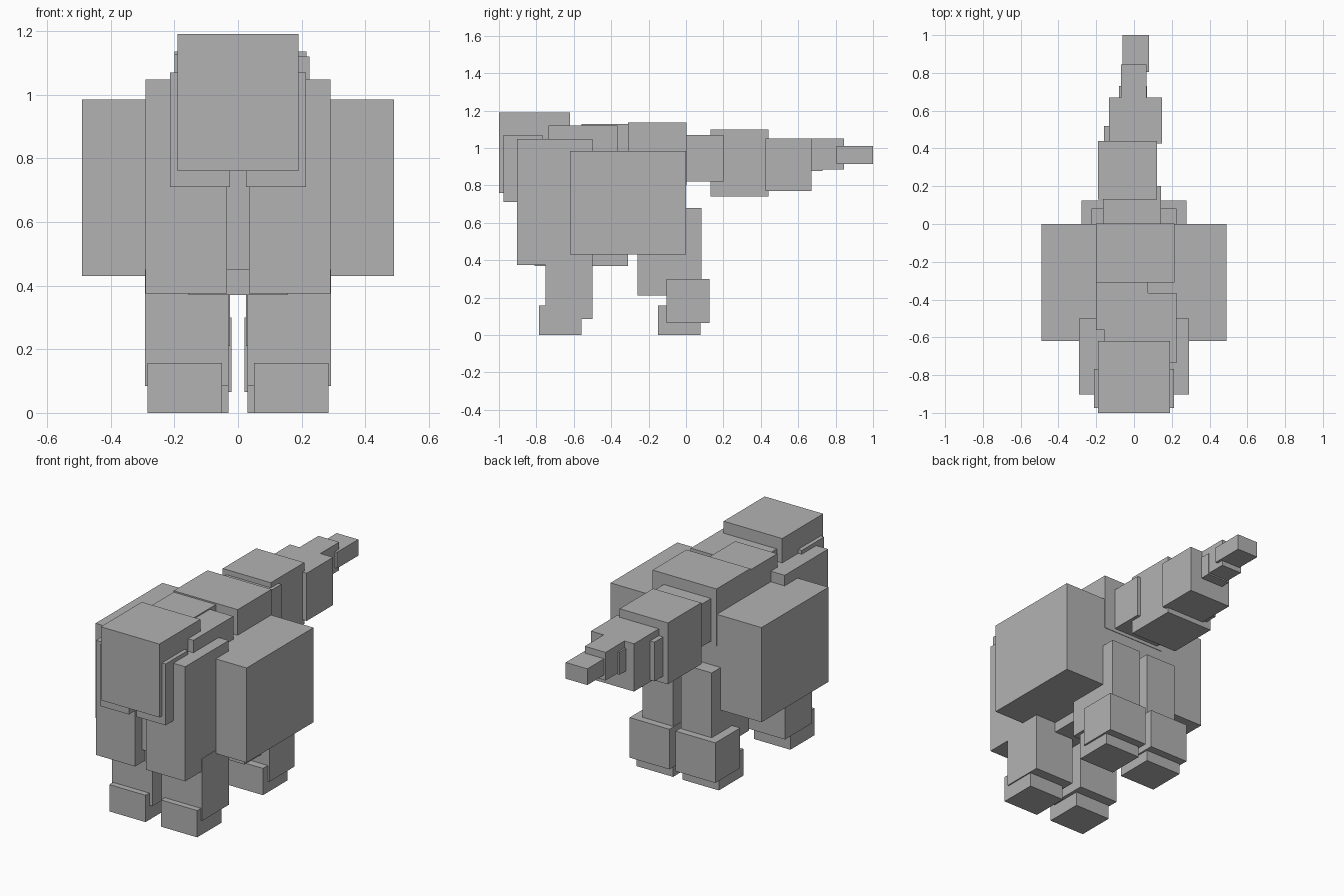
import bpy
import bmesh
from mathutils import Matrix, Vector

if "Cube" in bpy.data.objects:
    bpy.data.objects.remove(bpy.data.objects["Cube"])

grey = bpy.data.materials.new("plain grey")
grey.diffuse_color = (0.45, 0.45, 0.45, 1.0)
grey.use_nodes = True
grey.node_tree.nodes["Principled BSDF"].inputs["Base Color"].default_value = grey.diffuse_color


def block(name, x, y, z):
    """Box spanning the given (low, high) ranges."""
    size = Vector((x[1] - x[0], y[1] - y[0], z[1] - z[0]))
    centre = Vector((sum(x), sum(y), sum(z))) / 2
    bm = bmesh.new()
    bmesh.ops.create_cube(bm, size=1)
    bmesh.ops.scale(bm, vec=size, verts=bm.verts[:])
    bmesh.ops.translate(bm, vec=centre, verts=bm.verts[:])
    mesh = bpy.data.meshes.new(name)
    bm.to_mesh(mesh)
    bm.free()
    mesh.materials.append(grey)
    obj = bpy.data.objects.new(name, mesh)
    bpy.context.collection.objects.link(obj)


def pair(name, x, y, z):
    """Matching boxes on both sides."""
    block("right_" + name, x, y, z)
    block("left_" + name, (-x[1], -x[0]), y, z)


# Head and cheeks
block("head", (-0.19, 0.19), (-1.0, -0.62), (0.76, 1.19))
pair("cheek", (0.025, 0.213), (-0.975, -0.768), (0.71, 1.07))

# Trunk, chest, belly and back ridge
block("body", (-0.49, 0.49), (-0.62, 0.0), (0.43, 0.985))
block("chest", (-0.14, 0.14), (-0.84, -0.6), (0.45, 1.0))
block("belly", (-0.155, 0.155), (-0.81, -0.31), (0.37, 0.8))
block("shoulder_ridge", (-0.155, 0.225), (-0.735, -0.365), (0.8, 1.12))
block("middle_ridge", (-0.2, 0.073), (-0.56, -0.305), (0.8, 1.127))
block("hip_ridge", (-0.2, 0.215), (-0.31, 0.003), (0.8, 1.135))

# Front legs
pair("front_upper_leg", (0.035, 0.29), (-0.903, -0.5), (0.375, 1.047))
pair("front_lower_leg", (0.03, 0.292), (-0.75, -0.5), (0.085, 0.45))
pair("front_foot", (0.05, 0.285), (-0.785, -0.56), (0.0, 0.157))

# Hind legs
pair("hind_thigh", (0.025, 0.225), (-0.26, 0.083), (0.21, 0.68))
pair("hind_shin", (0.02, 0.278), (-0.105, 0.125), (0.065, 0.3))
pair("hind_foot", (0.03, 0.267), (-0.15, 0.077), (0.0, 0.157))

# Tapering tail
block("tail_base", (-0.165, 0.142), (0.0, 0.2), (0.82, 1.07))
block("tail_second", (-0.19, 0.122), (0.13, 0.44), (0.74, 1.1))
block("tail_joint", (-0.16, 0.11), (0.36, 0.52), (0.78, 1.01))
block("tail_third", (-0.132, 0.148), (0.425, 0.67), (0.77, 1.05))
block("tail_small_joint", (-0.08, 0.07), (0.6, 0.73), (0.877, 1.01))
block("tail_fourth", (-0.07, 0.065), (0.65, 0.845), (0.885, 1.05))
block("tail_tip", (-0.06, 0.08), (0.805, 1.0), (0.915, 1.01))
